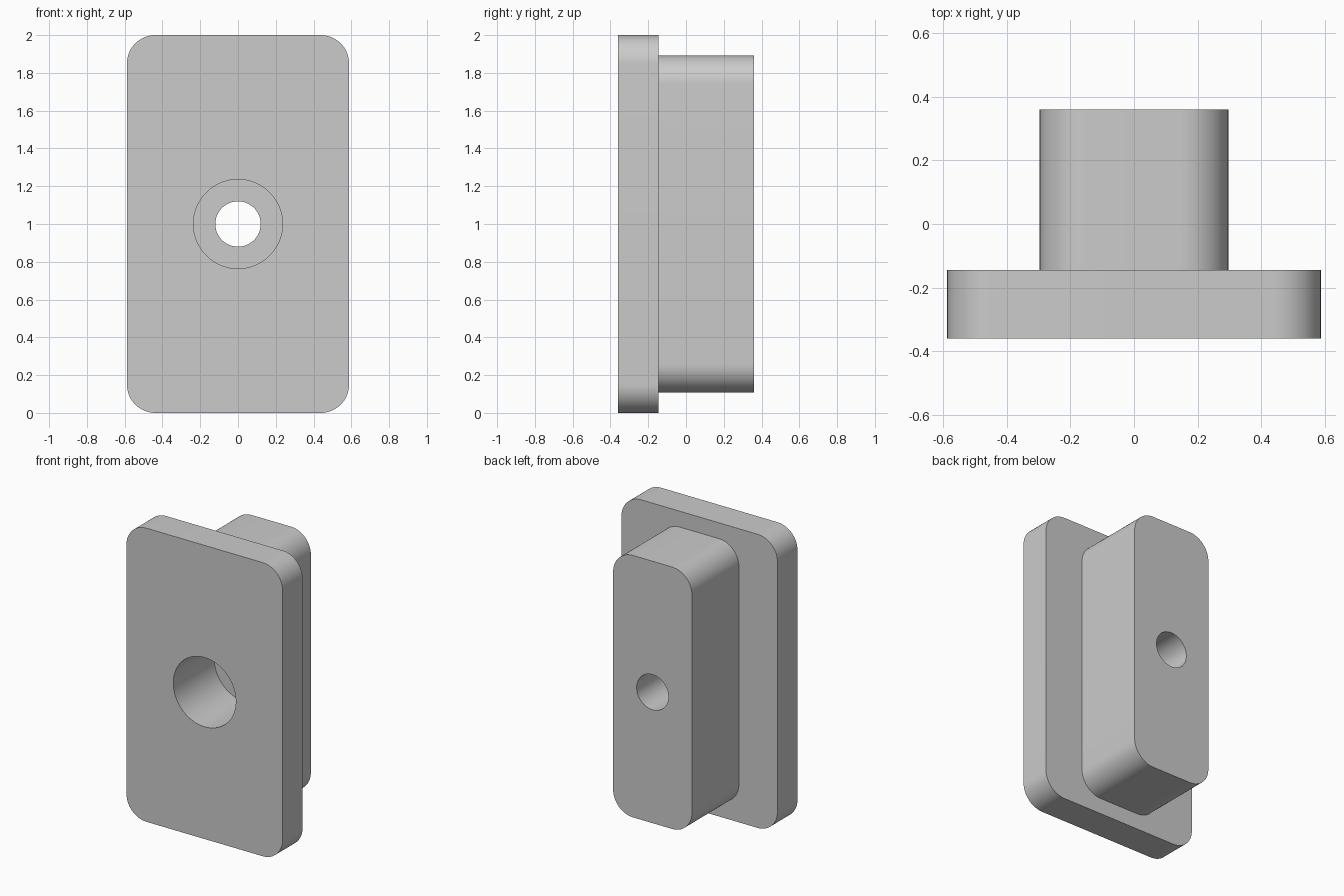
import bpy
import bmesh
from math import cos, sin, pi, radians

SEG = 15                      # segments per rounded corner
COUNT = 4 * (SEG + 1)         # points in every outline
MID_Z = 1.0

cube = bpy.data.objects.get("Cube")
if cube:
    bpy.data.objects.remove(cube, do_unlink=True)


def rounded_rect(half_x, half_z, radius):
    points = []
    for quarter, (sx, sz) in enumerate([(1, 1), (-1, 1), (-1, -1), (1, -1)]):
        for i in range(SEG + 1):
            a = (quarter + i / SEG) * pi / 2
            points.append((sx * (half_x - radius) + radius * cos(a),
                           sz * (half_z - radius) + radius * sin(a)))
    return points


def circle(radius):
    angles = [(i + 0.5) * 2 * pi / COUNT for i in range(COUNT)]
    return [(radius * cos(a), radius * sin(a)) for a in angles]


# Outlines of the flange, the raised block and the stepped hole
flange = rounded_rect(0.588, 1.0, 0.15)
block = rounded_rect(0.297, 0.892, 0.15)
bore = circle(0.12)
counterbore = circle(0.236)

FRONT, SHOULDER, BACK, BORE_FLOOR = -0.36, -0.145, 0.36, 0.08

# Closed skin: over the outside, then back through the hole
sections = [(flange, FRONT), (flange, SHOULDER),
            (block, SHOULDER), (block, BACK),
            (bore, BACK), (bore, BORE_FLOOR),
            (counterbore, BORE_FLOOR), (counterbore, FRONT)]

bm = bmesh.new()
rings = [[bm.verts.new((x, y, MID_Z + z)) for x, z in outline]
         for outline, y in sections]
for k, ring in enumerate(rings):
    following = rings[(k + 1) % len(rings)]
    for i in range(COUNT):
        j = (i + 1) % COUNT
        bm.faces.new((ring[i], ring[j], following[j], following[i]))
bmesh.ops.recalc_face_normals(bm, faces=bm.faces)
mesh = bpy.data.meshes.new("flanged_block")
bm.to_mesh(mesh)
bm.free()

# Plain grey finish
grey = bpy.data.materials.new("plain_grey")
grey.use_nodes = True
colour = (0.6, 0.6, 0.6, 1.0)
grey.diffuse_color = colour
grey.node_tree.nodes["Principled BSDF"].inputs["Base Color"].default_value = colour
mesh.materials.append(grey)

body = bpy.data.objects.new("flanged_block", mesh)
bpy.context.collection.objects.link(body)
bpy.ops.object.select_all(action='DESELECT')
body.select_set(True)
bpy.context.view_layer.objects.active = body
bpy.ops.object.shade_smooth_by_angle(angle=radians(30))
